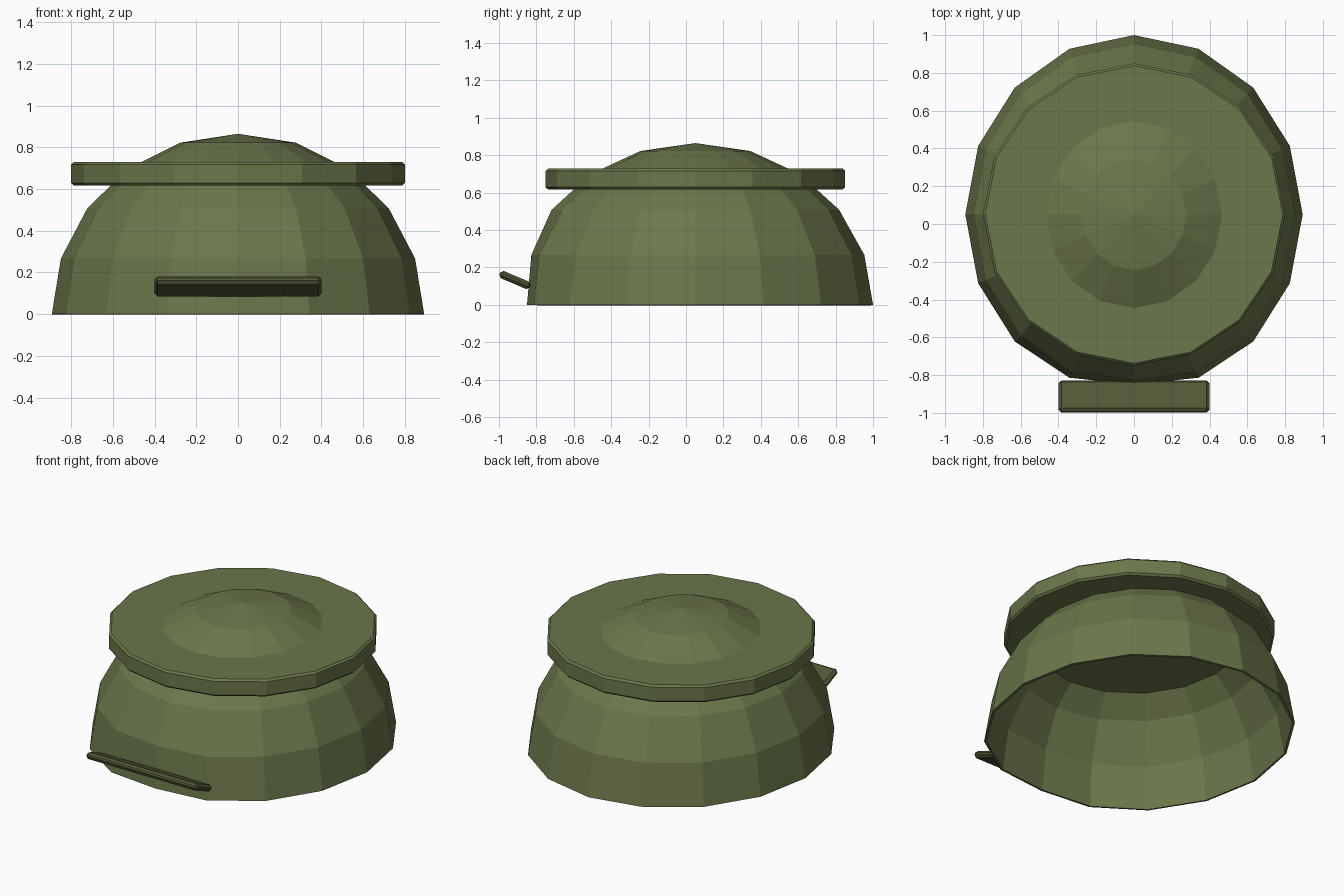
import bpy, bmesh, math
from mathutils import Matrix

if "Cube" in bpy.data.objects:
    bpy.data.objects.remove(bpy.data.objects["Cube"])

SIDES = 16
CY = 0.05  # the body sits slightly back, the front plate fills the rest


def material(name, rgb):
    m = bpy.data.materials.new(name)
    m.diffuse_color = (*rgb, 1)
    m.use_nodes = True
    m.node_tree.nodes["Principled BSDF"].inputs["Base Color"].default_value = m.diffuse_color
    return m


olive = material("olive", (0.147, 0.184, 0.070))
dark_olive = material("dark olive", (0.084, 0.098, 0.037))


def finish(name, bm, mat):
    bmesh.ops.recalc_face_normals(bm, faces=bm.faces)
    me = bpy.data.meshes.new(name)
    bm.to_mesh(me)
    bm.free()
    me.materials.append(mat)
    ob = bpy.data.objects.new(name, me)
    bpy.context.collection.objects.link(ob)
    return ob


def bevel(ob, width):
    b = ob.modifiers.new("bevel", 'BEVEL')
    b.width = width
    b.segments = 1
    b.limit_method = 'ANGLE'
    b.angle_limit = math.radians(40)


# Hollow dome: half an ellipsoid, five rings, with a slightly flattened front
bm = bmesh.new()
rings = []
for i in range(5):
    a = math.radians(18 * i)
    ring = []
    for s in range(SIDES):
        t = 2 * math.pi * s / SIDES
        y = CY + 0.95 * math.cos(a) * math.sin(t)
        if y < -0.8:
            y = -0.8 + (y + 0.8) * 0.5
        ring.append(bm.verts.new((0.893 * math.cos(a) * math.cos(t), y, 0.865 * math.sin(a))))
    rings.append(ring)
apex = bm.verts.new((0, CY, 0.865))
for s in range(SIDES):
    n = (s + 1) % SIDES
    for lo, hi in zip(rings, rings[1:]):
        bm.faces.new((lo[s], lo[n], hi[n], hi[s]))
    bm.faces.new((rings[-1][s], rings[-1][n], apex))
dome = finish("dome", bm, olive)
shell = dome.modifiers.new("shell", 'SOLIDIFY')
shell.thickness = 0.015
shell.offset = -1

# Flat disc around the crown
bm = bmesh.new()
bmesh.ops.create_cone(bm, cap_ends=True, segments=SIDES, radius1=0.8, radius2=0.8, depth=0.112,
                      matrix=Matrix.Translation((0, CY, 0.673)))
disc = finish("crown_disc", bm, olive)
bevel(disc, 0.012)

# Tilted plate at the front
bm = bmesh.new()
bmesh.ops.create_cube(bm, size=1, matrix=Matrix.Translation((0, -0.914, 0.133))
                      @ Matrix.Rotation(math.radians(-23), 4, 'X')
                      @ Matrix.Diagonal((0.8, 0.178, 0.042, 1)))
plate = finish("front_plate", bm, dark_olive)
bevel(plate, 0.015)
